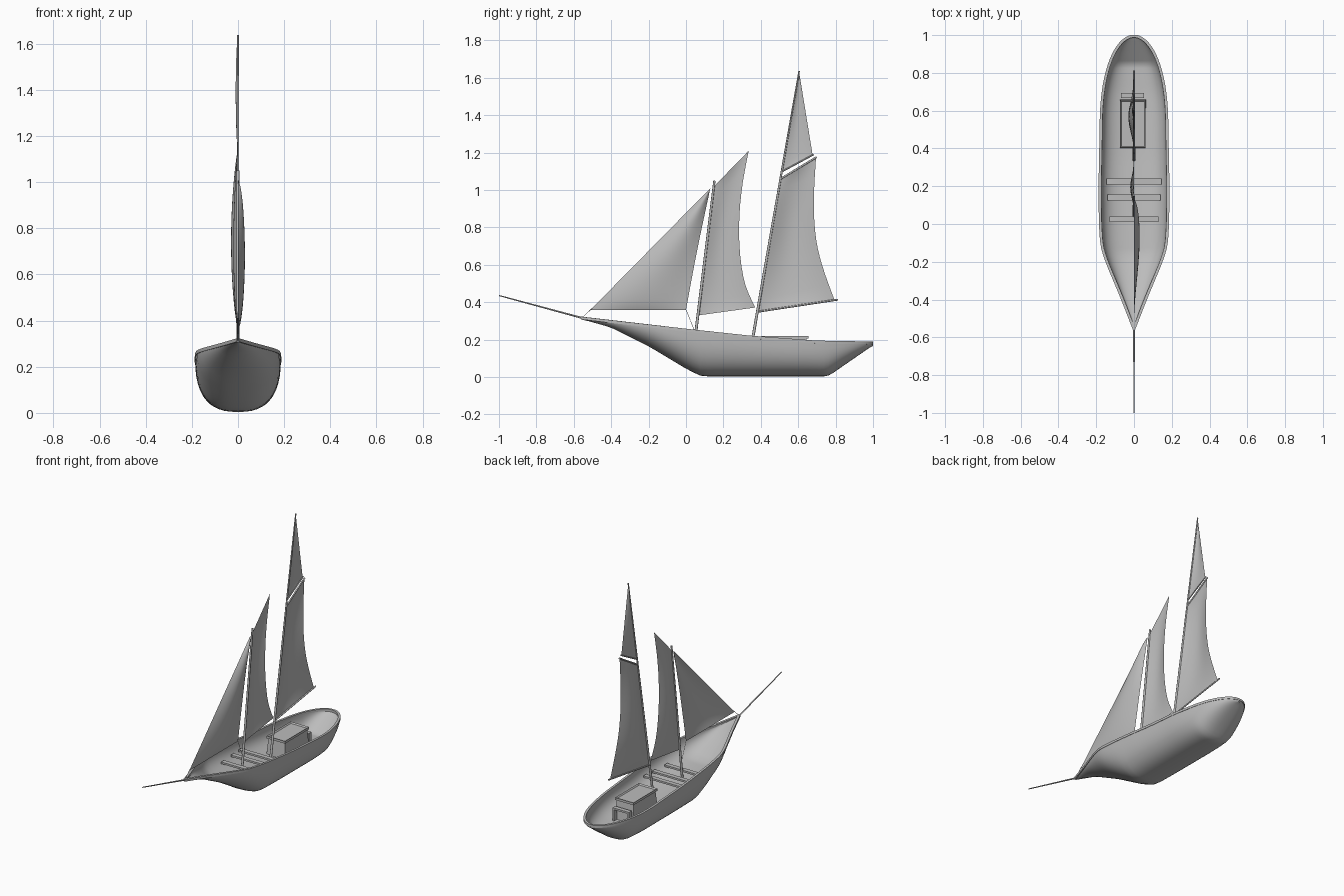
import bpy, bmesh
from math import sin, cos, pi, radians
from mathutils import Vector

if "Cube" in bpy.data.objects:
    bpy.data.objects.remove(bpy.data.objects["Cube"])

GREY = (0.5, 0.5, 0.5, 1)
grey = bpy.data.materials.new("plain grey")
grey.use_nodes = True
grey.diffuse_color = GREY
grey.node_tree.nodes["Principled BSDF"].inputs["Base Color"].default_value = GREY


def make(name, bm, smooth=None):
    bmesh.ops.recalc_face_normals(bm, faces=bm.faces)
    mesh = bpy.data.meshes.new(name)
    bm.to_mesh(mesh)
    bm.free()
    mesh.materials.append(grey)
    ob = bpy.data.objects.new(name, mesh)
    bpy.context.collection.objects.link(ob)
    if smooth:
        bpy.ops.object.select_all(action="DESELECT")
        ob.select_set(True)
        bpy.context.view_layer.objects.active = ob
        bpy.ops.object.shade_smooth_by_angle(angle=radians(smooth))
    return ob


def lerp_table(table, y):
    for (a, va), (b, vb) in zip(table, table[1:]):
        if y <= b:
            return va + (vb - va) * max(0, (y - a) / (b - a))
    return table[-1][1]


def soft(table, y, r=0.04):
    """Table value with its corners rounded."""
    return sum(lerp_table(table, y + r * k / 3) for k in range(-3, 4)) / 7


def skin(bm, rows, closed=False):
    """Quads between successive rows of points."""
    vs = [[bm.verts.new(p) for p in row] for row in rows]
    for a, b in zip(vs, vs[1:]):
        n = len(a)
        for i in range(n if closed else n - 1):
            j = (i + 1) % n
            bm.faces.new((a[i], a[j], b[j], b[i]))
    return vs


# Hull shape along its length
BOW, STERN = -0.56, 1.0
KEEL = [(-0.56, 0.31), (-0.4, 0.265), (-0.2, 0.165), (0, 0.045), (0.08, 0.004),
        (0.76, 0.004), (1.0, 0.17)]
SHEER = [(-0.56, 0.32), (-0.3, 0.29), (0.05, 0.25), (0.35, 0.218), (0.7, 0.192), (1.0, 0.187)]
BEAM = [(-0.56, 0.004), (-0.4, 0.066), (-0.2, 0.15), (-0.12, 0.176), (0, 0.184),
        (0.2, 0.186), (0.5, 0.18)]


def half_beam(y):
    if y > 0.5:
        return max(0.003, 0.18 * (1 - ((y - 0.5) / 0.5) ** 2.3) ** 0.5)
    return soft(BEAM, y, 0.03) if y > -0.52 else lerp_table(BEAM, y)


def section(y, width, top, bottom, n, steps=24):
    pts = []
    for i in range(steps + 1):
        a = pi * i / steps
        c, s = cos(a), sin(a)
        x = width * abs(c) ** (2 / n) * (1 if c >= 0 else -1)
        pts.append(Vector((x, y, top - (top - bottom) * abs(s) ** (2 / n))))
    return pts


# Hull shell with a hollow inside
rows, rim = [], []
COUNT = 56
for k in range(COUNT + 1):
    y = BOW + (STERN - BOW) * sin(k / COUNT * pi / 2)
    w, top = half_beam(y), lerp_table(SHEER, y)
    keel = min(soft(KEEL, y, 0.02), top - 0.008)
    n = 1.75 + 0.75 * min(1, max(0, (y - BOW) / 0.65))
    outer = section(y, w, top, keel, n)
    floor = max(keel + 0.012, top - 0.115)
    inner_y = min(max(y, BOW + 0.02), STERN - 0.012)
    inner = section(inner_y, max(0.001, w - 0.012), top, min(floor, top - 0.003), 2.6)
    rows.append(outer + inner[::-1])
    rim.append((w, y, top))
bm = bmesh.new()
vs = skin(bm, rows, closed=True)
half = len(vs[0]) // 2
for row in (vs[0], vs[-1]):
    for i in range(half - 1):
        bm.faces.new((row[i], row[i + 1], row[-2 - i], row[-1 - i]))
make("hull", bm, 40)

# Gunwale rail: a small rectangular band around the sheer
loop = [Vector(p) for p in rim] + [Vector((-x, y, z)) for x, y, z in reversed(rim)]
rail_rows = []
for i, p in enumerate(loop):
    t = loop[(i + 1) % len(loop)] - loop[i - 1]
    side = Vector((t.y, -t.x, 0)).normalized()
    corners = ((0.002, -0.012), (0.002, 0.003), (-0.013, 0.003), (-0.013, -0.012))
    ring = [p + side * o + Vector((0, 0, h)) for o, h in corners]
    for q in ring:
        q.y = min(q.y, STERN)
    rail_rows.append(ring)
bm = bmesh.new()
skin(bm, rail_rows + rail_rows[:1], closed=True)
bmesh.ops.remove_doubles(bm, verts=bm.verts, dist=0.0001)
make("gunwale", bm, 40)


def box(name, centre, size, taper=1.0):
    bm = bmesh.new()
    bmesh.ops.create_cube(bm, size=1)
    for v in bm.verts:
        k = taper if v.co.z > 0 else 1
        v.co = Vector(centre) + Vector((v.co.x * size[0] * k, v.co.y * size[1] * k, v.co.z * size[2]))
    return make(name, bm)


# Rowing benches and helm seat
for i, (y, width) in enumerate(((0.025, 0.26), (0.14, 0.28), (0.225, 0.29))):
    box(f"bench_{i + 1}", (0, y, 0.178), (width, 0.03, 0.012))
box("helm_seat", (-0.008, 0.68, 0.165), (0.12, 0.028, 0.012))
for side in (-1, 1):
    box(f"helm_seat_leg_{side}", (-0.008 + side * 0.055, 0.68, 0.125), (0.012, 0.028, 0.08))

# Cabin with a recessed roof
box("cabin_walls", (-0.006, 0.53, 0.142), (0.138, 0.26, 0.136), 0.88)
bm = bmesh.new()
bmesh.ops.create_cube(bm, size=1)
for v in bm.verts:
    v.co = Vector((-0.006 + v.co.x * 0.134, 0.53 + v.co.y * 0.25, 0.213 + v.co.z * 0.016))
bm.normal_update()
lid = [f for f in bm.faces if f.normal.z > 0.9]
bmesh.ops.inset_region(bm, faces=lid, thickness=0.009, depth=0)
bmesh.ops.translate(bm, verts=lid[0].verts, vec=(0, 0, -0.009))
make("cabin_roof", bm)


def spar(name, a, b, r1, r2=None):
    """Tapered round pole between two (y, z) points."""
    a, b = Vector((0, *a)), Vector((0, *b))
    bm = bmesh.new()
    bmesh.ops.create_cone(bm, cap_ends=True, segments=10, radius1=r1,
                          radius2=r2 or r1, depth=(b - a).length)
    ob = make(name, bm, 40)
    ob.location = (a + b) / 2
    ob.rotation_euler = (b - a).to_track_quat("Z", "Y").to_euler()


# Masts, spars and lines
spar("main_mast", (0.34, 0.11), (0.605, 1.637), 0.008, 0.004)
spar("fore_mast", (0.039, 0.13), (0.152, 1.05), 0.008, 0.006)
spar("bowsprit", (-0.54, 0.312), (-0.999, 0.436), 0.005, 0.003)
spar("main_boom", (0.375, 0.348), (0.812, 0.414), 0.005)
spar("main_gaff", (0.505, 1.06), (0.698, 1.176), 0.005)
spar("topsail_spar", (0.51, 1.097), (0.683, 1.19), 0.004)
spar("jib_tack_line", (-0.555, 0.318), (-0.5, 0.37), 0.0012)
spar("jib_sheet", (0.0, 0.36), (0.045, 0.25), 0.0012)


def along(path, t):
    """Point at fraction t of a smooth curve through the path."""
    f = t * (len(path) - 1)
    i = min(int(f), len(path) - 2)
    u = f - i
    p = [Vector(path[min(max(j, 0), len(path) - 1)]) for j in range(i - 1, i + 3)]
    return 0.5 * (2 * p[1] + (p[2] - p[0]) * u + (2 * p[0] - 5 * p[1] + 4 * p[2] - p[3]) * u * u
                  + (3 * p[1] - p[0] - 3 * p[2] + p[3]) * u ** 3)


def sail(name, luff, leech, belly, n=16):
    """Cloth between a front edge and a back edge, both bottom to top, bulging sideways."""
    rows = []
    for j in range(n + 1):
        a, b = along(luff, j / n), along(leech, j / n)
        row = []
        for i in range(n + 1):
            p = a.lerp(b, i / n)
            row.append((belly * sin(pi * i / n) * sin(pi * j / n) ** 0.7 if 0 < j < n else 0, p.x, p.y))
        rows.append(row)
    bm = bmesh.new()
    skin(bm, rows)
    bmesh.ops.remove_doubles(bm, verts=bm.verts, dist=0.0001)
    make(name, bm, 60)


# Sails, edges given as (y, z)
sail("main_sail", [(0.385, 0.352), (0.51, 1.06)],
     [(0.795, 0.41), (0.74, 0.56), (0.702, 0.7), (0.685, 0.85), (0.685, 1.0), (0.695, 1.172)], -0.03)
sail("top_sail", [(0.515, 1.10), (0.605, 1.63)], [(0.677, 1.187), (0.605, 1.63)], -0.01)
sail("fore_sail", [(0.065, 0.33), (0.107, 0.68), (0.15, 1.02)],
     [(0.37, 0.372), (0.315, 0.5), (0.288, 0.67), (0.285, 0.85), (0.302, 1.03), (0.335, 1.21)], -0.02)
sail("jib", [(-0.51, 0.36), (0.13, 1.01)], [(0.0, 0.36), (0.06, 0.68), (0.13, 1.01)], 0.03)
